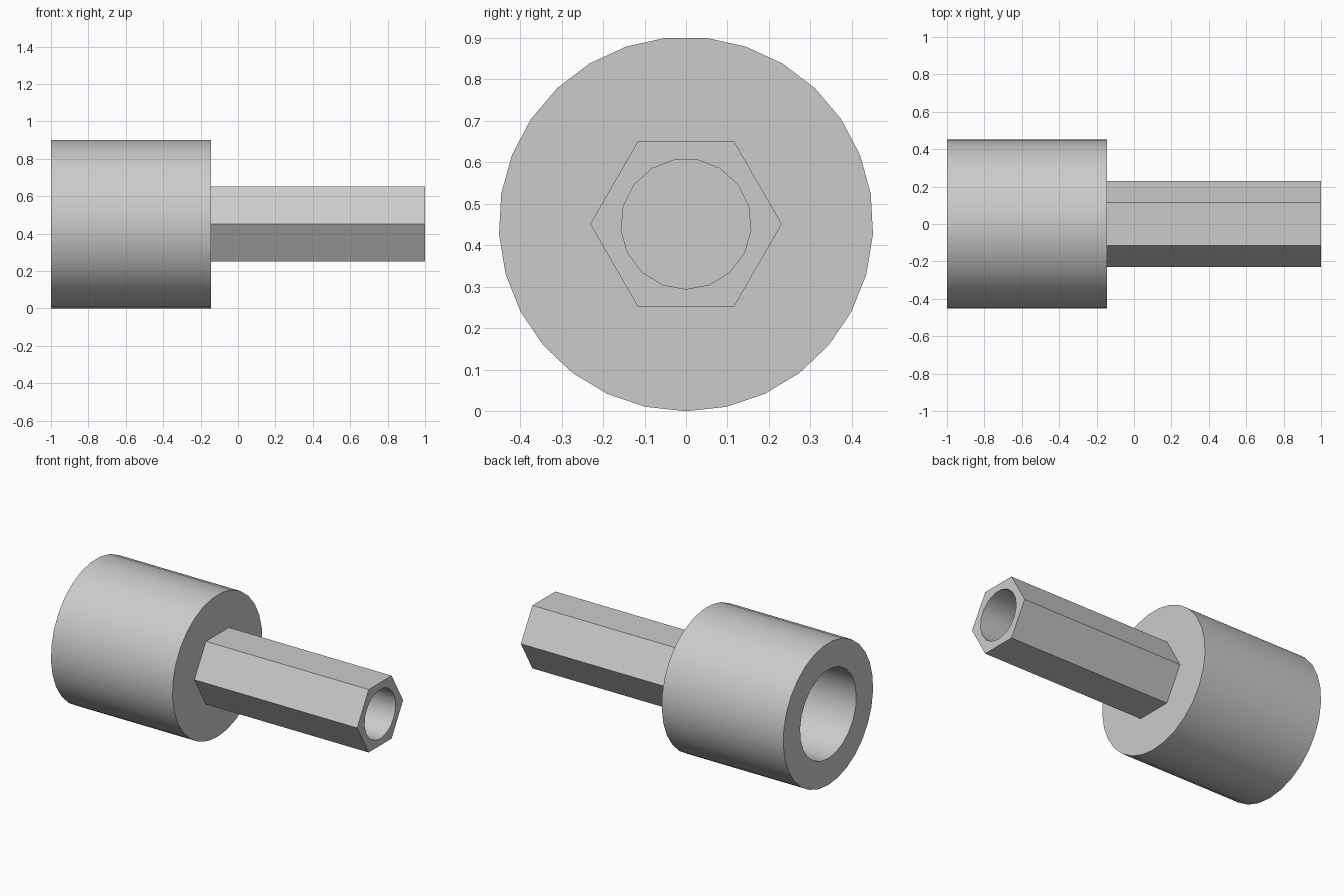
import bpy, bmesh, math

if "Cube" in bpy.data.objects:
    bpy.data.objects.remove(bpy.data.objects["Cube"])

AXIS_Z = 0.4515

metal = bpy.data.materials.new("plain_grey")
metal.use_nodes = True
grey = (0.6, 0.6, 0.6, 1)
metal.diffuse_color = grey
metal.node_tree.nodes["Principled BSDF"].inputs["Base Color"].default_value = grey


def prism(name, sides, radius, x0, x1, start=-90):
    """Regular prism lying along x, first corner at the start angle."""
    bm = bmesh.new()
    ring = []
    for i in range(sides):
        a = math.radians(start) + math.tau * i / sides
        ring.append(bm.verts.new((x0, radius * math.cos(a), AXIS_Z + radius * math.sin(a))))
    face = bm.faces.new(ring)
    ext = bmesh.ops.extrude_face_region(bm, geom=[face], use_keep_orig=True)
    moved = [g for g in ext["geom"] if isinstance(g, bmesh.types.BMVert)]
    bmesh.ops.translate(bm, verts=moved, vec=(x1 - x0, 0, 0))
    bmesh.ops.recalc_face_normals(bm, faces=bm.faces)
    mesh = bpy.data.meshes.new(name)
    bm.to_mesh(mesh)
    bm.free()
    mesh.materials.append(metal)
    obj = bpy.data.objects.new(name, mesh)
    bpy.context.collection.objects.link(obj)
    return obj


def combine(target, other, operation):
    """Apply a boolean to target and discard the other solid."""
    mod = target.modifiers.new(operation.lower(), "BOOLEAN")
    mod.operation = operation
    mod.solver = "EXACT"
    mod.object = other
    bpy.context.view_layer.objects.active = target
    bpy.ops.object.modifier_apply(modifier=mod.name)
    bpy.data.objects.remove(other)


# Round collar with the hexagonal shank joined to it
adapter = prism("collar_with_hex_shank", 29, 0.4515, -1, -0.145)
combine(adapter, prism("hex_shank", 6, 0.231, -0.2, 1, start=0), "UNION")

# Blind bores from both ends
combine(adapter, prism("collar_bore", 23, 0.283, -1.1, -0.3), "DIFFERENCE")
combine(adapter, prism("shank_bore", 17, 0.157, 0, 1.1), "DIFFERENCE")

# Smooth round walls, crisp hexagon and rims
bpy.ops.object.select_all(action="DESELECT")
adapter.select_set(True)
bpy.context.view_layer.objects.active = adapter
bpy.ops.object.shade_smooth_by_angle(angle=math.radians(30))
